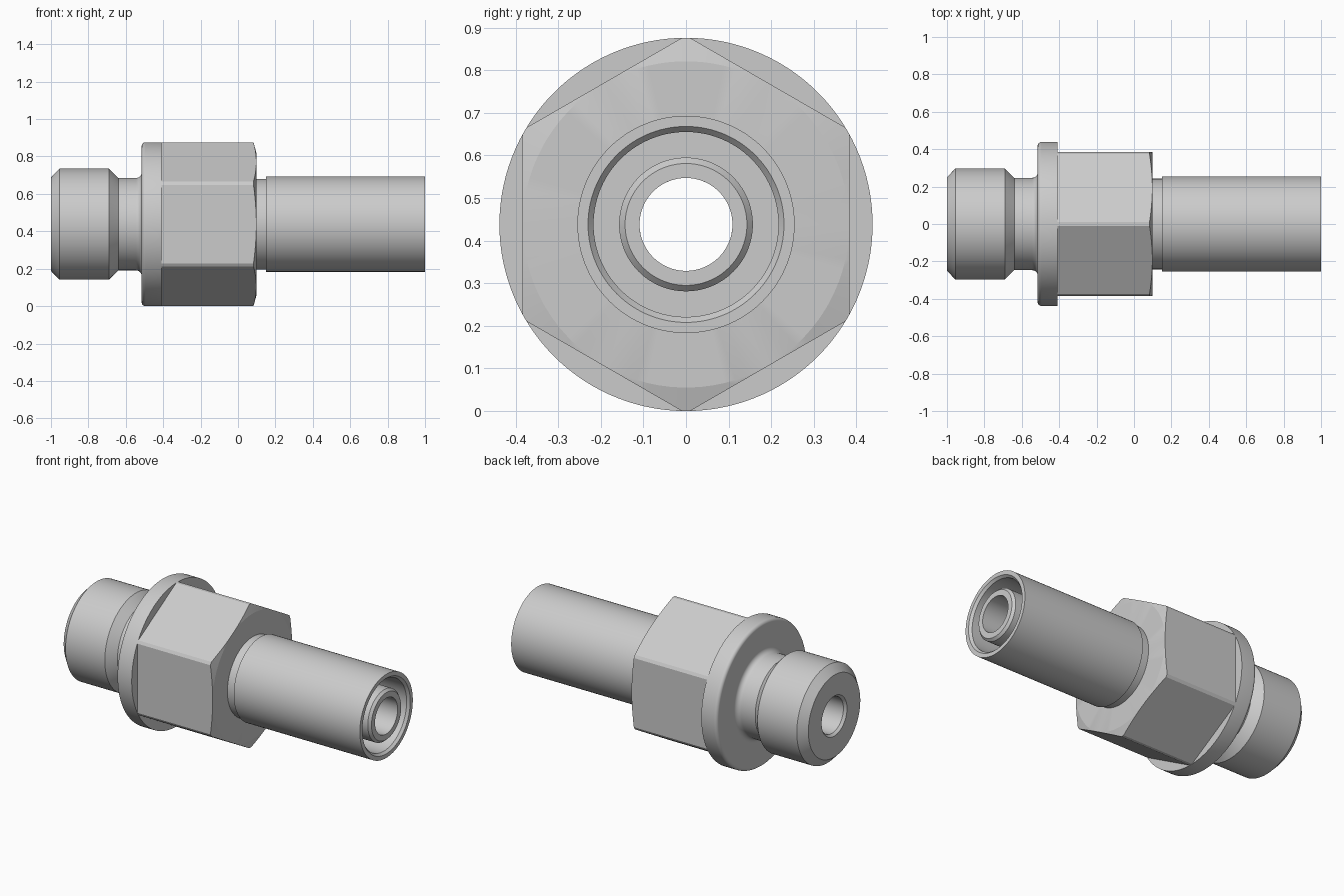
import bpy, bmesh
from math import sin, cos, pi, radians, acos

scene_cube = bpy.data.objects.get("Cube")
if scene_cube:
    bpy.data.objects.remove(scene_cube, do_unlink=True)

AXIS_Z = 0.438   # height of the long axis
RIM = 0.438      # flange radius, also trims the hex corners
FLAT = 0.384     # centre to hex flat
BORE = 0.109

steel = bpy.data.materials.new("plain steel")
steel.use_nodes = True
grey = (0.6, 0.6, 0.6, 1)
steel.diffuse_color = grey
steel.node_tree.nodes["Principled BSDF"].inputs["Base Color"].default_value = grey


def revolve(name, angles, profile_at):
    """Sweep a closed (x, radius) loop about the x axis; the loop may vary with angle."""
    bm = bmesh.new()
    loops = [[bm.verts.new((x, r * sin(a), AXIS_Z + r * cos(a)))
              for x, r in profile_at(a)] for a in angles]
    for i, loop in enumerate(loops):
        after = loops[(i + 1) % len(loops)]
        for j in range(len(loop)):
            k = (j + 1) % len(loop)
            bm.faces.new((loop[j], loop[k], after[k], after[j]))
    bmesh.ops.recalc_face_normals(bm, faces=bm.faces)
    mesh = bpy.data.meshes.new(name)
    bm.to_mesh(mesh)
    bm.free()
    mesh.materials.append(steel)
    obj = bpy.data.objects.new(name, mesh)
    bpy.context.collection.objects.link(obj)
    bpy.ops.object.select_all(action='DESELECT')
    obj.select_set(True)
    bpy.context.view_layer.objects.active = obj
    bpy.ops.object.shade_smooth_by_angle(angle=radians(14))
    return obj


def arc(cx, cr, radius, start, end, steps=8):
    """Points of a fillet in the (x, radius) plane, angles in degrees."""
    turn = [radians(start + (end - start) * i / steps) for i in range(steps + 1)]
    return [(cx + radius * cos(t), cr + radius * sin(t)) for t in turn]


ROUND = [2 * pi * i / 120 for i in range(120)]

# Port end: chamfered plug, undercut neck and round flange
port = [(-0.985, BORE), (-1, 0.122), (-1, 0.25), (-0.955, 0.297),
        (-0.69, 0.297), (-0.64, 0.247)]
port += arc(-0.545, 0.277, 0.03, -90, 0)
port += arc(-0.495, RIM - 0.02, 0.02, 180, 90)
port += [(-0.41, RIM), (-0.41, BORE)]
revolve("port_end", ROUND, lambda a: port)

# Hex: flats with trimmed corners and a conical chamfer on the hose side
half = acos(FLAT / RIM)
hex_angles = [radians(30 + 60 * s) + half * (2 * i / 14 - 1)
              for s in range(6) for i in range(15)]


def hex_profile(a):
    r = FLAT / cos(a % (pi / 3) - pi / 6)
    return [(-0.41, BORE), (-0.41, r), (0.098 - (r - FLAT) * 0.28, r),
            (0.098, FLAT - 0.001), (0.098, BORE)]


revolve("hex_body", hex_angles, hex_profile)

# Collar between the hex and the sleeve
collar = [(0.098, BORE), (0.098, 0.242), (0.152, 0.242), (0.152, BORE)]
revolve("collar", ROUND, lambda a: collar)

# Outer sleeve with a chamfered mouth
sleeve = [(0.15, 0.2), (0.15, 0.255), (1, 0.255), (1, 0.23),
          (0.985, 0.217), (0.25, 0.217), (0.25, 0.15), (0.15, 0.15)]
revolve("sleeve", ROUND, lambda a: sleeve)

# Inner hose tail with a chamfered tip
tail = [(0.15, BORE), (0.15, 0.157), (0.985, 0.157), (1, 0.143), (1, BORE)]
revolve("hose_tail", ROUND, lambda a: tail)
